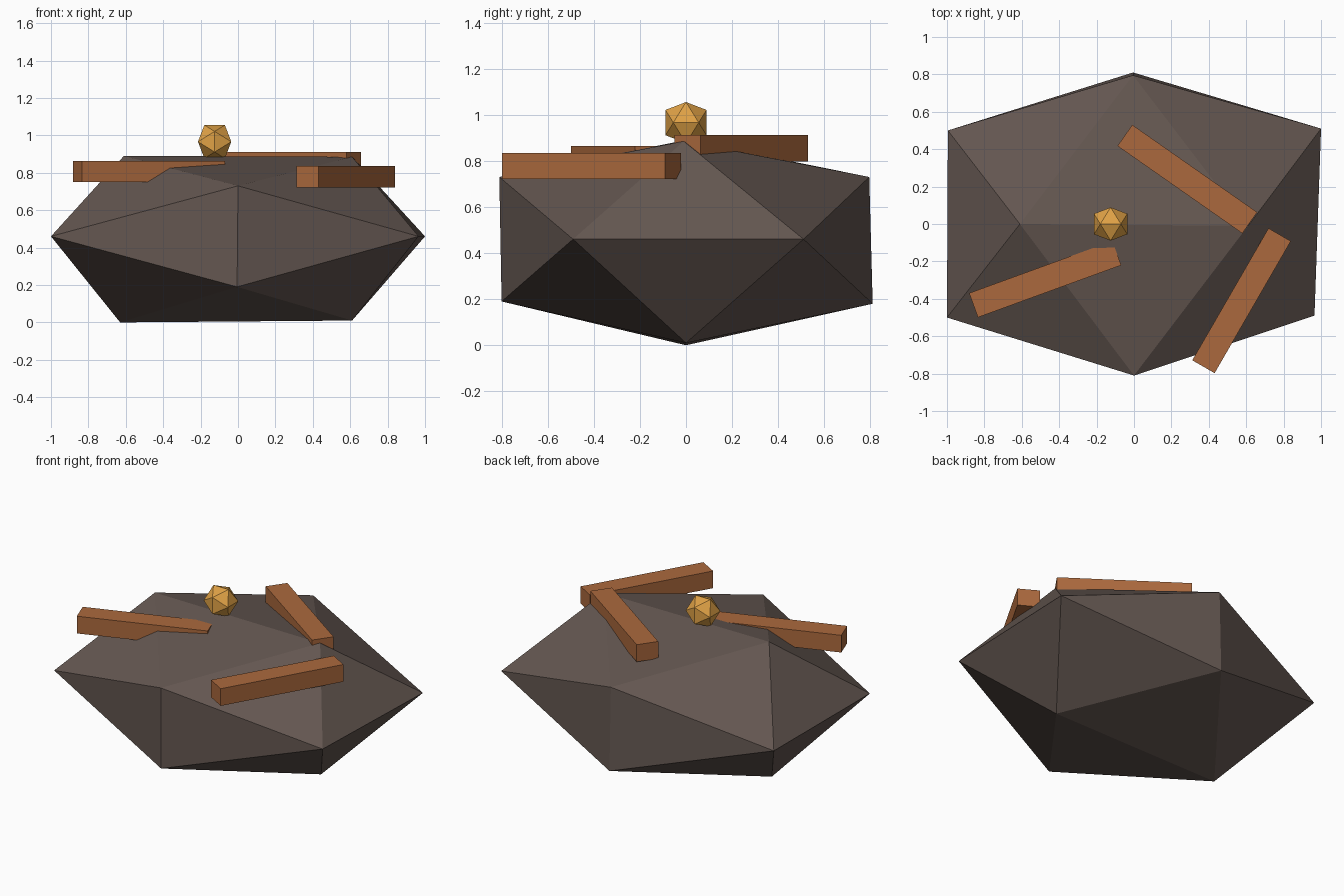
import bpy, bmesh, math
from mathutils import Vector

if "Cube" in bpy.data.objects:
    bpy.data.objects.remove(bpy.data.objects["Cube"])


def material(name, hex_rgb):
    lin = [(c / 255 / 12.92 if c / 255 <= 0.04045 else ((c / 255 + 0.055) / 1.055) ** 2.4) for c in hex_rgb]
    m = bpy.data.materials.new(name)
    m.diffuse_color = (*lin, 1)
    m.use_nodes = True
    m.node_tree.nodes["Principled BSDF"].inputs["Base Color"].default_value = m.diffuse_color
    return m


ROCK = material("dark_stone", (0x64, 0x57, 0x51))
WOOD = material("brown_wood", (0xAB, 0x69, 0x3D))
GOLD = material("amber", (0xE0, 0xA2, 0x46))


def finish(bm, name, mat):
    bmesh.ops.recalc_face_normals(bm, faces=bm.faces)
    me = bpy.data.meshes.new(name)
    bm.to_mesh(me)
    bm.free()
    me.materials.append(mat)
    ob = bpy.data.objects.new(name, me)
    bpy.context.collection.objects.link(ob)
    return ob


def hull(name, points, mat):
    bm = bmesh.new()
    for p in points:
        bm.verts.new(p)
    bmesh.ops.convex_hull(bm, input=bm.verts)
    return finish(bm, name, mat)


# Boulder: a flattened icosahedron with slightly shifted corners
hull("boulder", [
    (-0.61, 0, 0.89), (0.61, -0.01, 0.885),            # top ridge
    (-0.63, 0, 0.0), (0.61, 0, 0.01),                  # bottom ridge
    (0, -0.81, 0.73), (-0.005, 0.795, 0.73),           # upper front and back
    (-0.005, -0.80, 0.19), (-0.005, 0.81, 0.18),       # lower front and back
    (-1, -0.5, 0.46), (-0.995, 0.5, 0.46),             # left corners
    (0.965, -0.49, 0.46), (1, 0.51, 0.46),             # right corners
], ROCK)

# Three logs lying on the boulder, partly sunk in
for name, centre, angle in [("back_log", (0.285, 0.24, 0.855), -35),
                            ("left_log", (-0.475, -0.295, 0.807), 20),
                            ("right_log", (0.575, -0.41, 0.778), 60)]:
    bm = bmesh.new()
    bmesh.ops.create_cube(bm, size=1)
    bmesh.ops.scale(bm, vec=(0.815, 0.138, 0.114), verts=bm.verts)
    log = finish(bm, name, WOOD)
    log.location = centre
    log.rotation_euler.z = math.radians(angle)

# Amber bead: a regular icosahedron resting on the ridge
a, b = 0.055, 0.089
centre = Vector((-0.125, 0, 0.966))
pts = []
for s in (-1, 1):
    for t in (-1, 1):
        pts += [centre + Vector(p) for p in ((s * a, 0, t * b), (0, s * b, t * a), (s * b, t * a, 0))]
hull("amber_bead", pts, GOLD)
